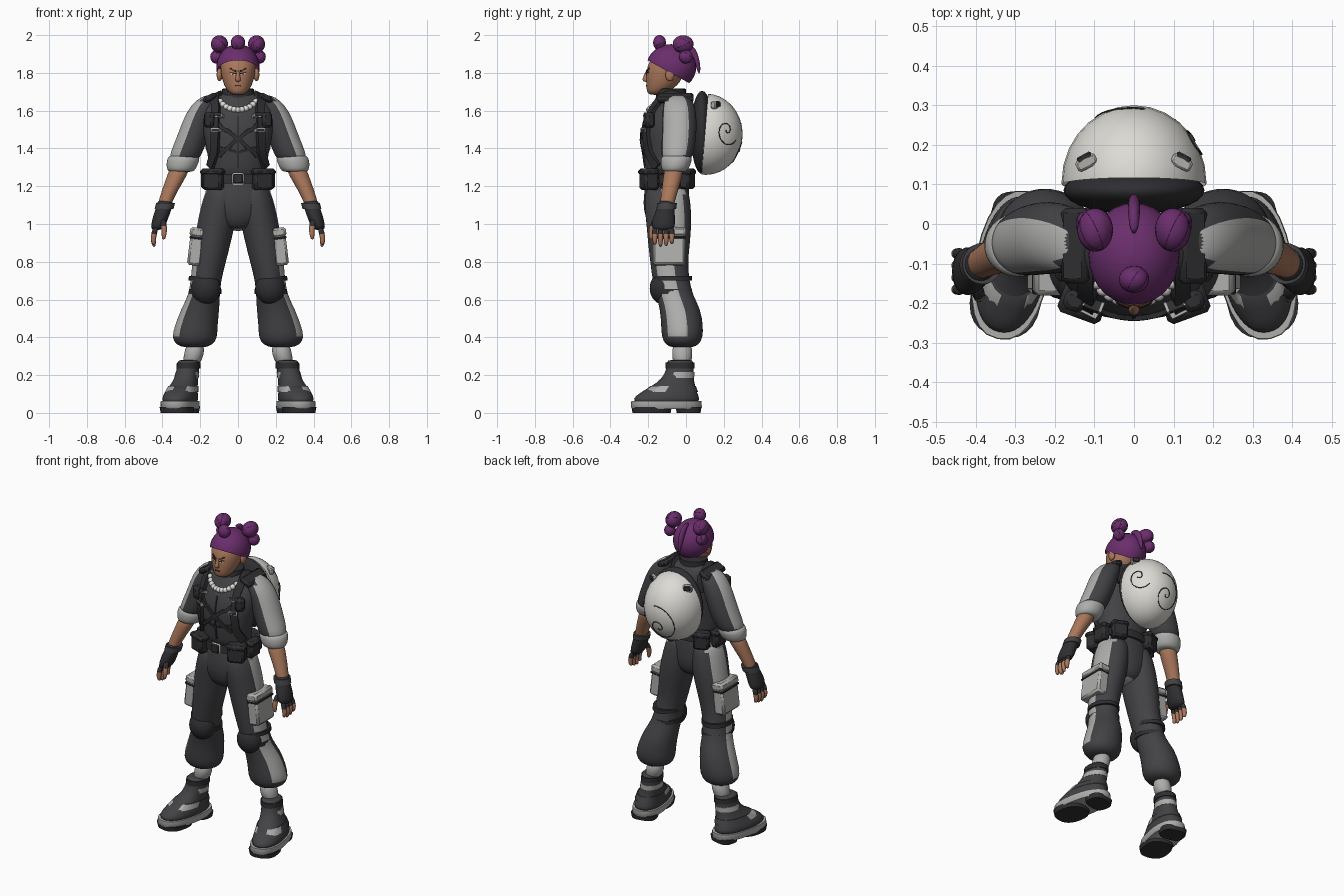
import bpy, bmesh, math
from math import sin, cos, pi
from mathutils import Vector, Matrix
from mathutils.bvhtree import BVHTree

cube = bpy.data.objects.get("Cube")
if cube:
    bpy.data.objects.remove(cube, do_unlink=True)


def material(name, rgb):
    m = bpy.data.materials.new(name)
    m.use_nodes = True
    m.diffuse_color = (*rgb, 1)
    m.node_tree.nodes["Principled BSDF"].inputs["Base Color"].default_value = (*rgb, 1)
    return m


CLOTH = material("charcoal cloth", (0.055, 0.055, 0.061))
BLACK = material("black leather", (0.028, 0.028, 0.031))
GREY = material("light grey trim", (0.42, 0.42, 0.41))
SHELL = material("shell white", (0.72, 0.71, 0.67))
SKIN = material("brown skin", (0.4, 0.185, 0.105))
BROW = material("dark brown", (0.06, 0.025, 0.016))
HAIR = material("purple hair", (0.145, 0.027, 0.15))


def finish(bm, name, mats, mirror=False, sub=0, rule=None, xf=None, angle=50, bevel=0):
    """Turn a bmesh into a shaded object; rule picks a material per face."""
    if xf:
        bm.transform(xf)
    bmesh.ops.recalc_face_normals(bm, faces=bm.faces)
    for f in bm.faces:
        f.smooth = True
        if rule:
            n = Vector((f.normal.x, f.normal.y, 0))
            f.material_index = int(rule(f.calc_center_median(), n.normalized()))
    me = bpy.data.meshes.new(name)
    bm.to_mesh(me)
    bm.free()
    for m in mats:
        me.materials.append(m)
    ob = bpy.data.objects.new(name, me)
    bpy.context.collection.objects.link(ob)
    if bevel:
        ob.modifiers.new("bevel", "BEVEL").width = bevel
    if sub:
        s = ob.modifiers.new("smooth", "SUBSURF")
        s.levels = s.render_levels = sub
    else:
        me.set_sharp_from_angle(angle=math.radians(angle))
    if mirror:
        ob.modifiers.new("mirror", "MIRROR").use_mirror_merge = False
    return ob


def loft(name, secs, *mats, n=24, p=1.0, sub=1, **kw):
    """Skin stacked ellipses given as (x, y, z, rx, ry)."""
    bm = bmesh.new()
    power = lambda v: math.copysign(abs(v) ** p, v)
    rings = [[bm.verts.new((x + rx * power(cos(2 * pi * i / n)),
                            y + ry * power(sin(2 * pi * i / n)), z)) for i in range(n)]
             for x, y, z, rx, ry in secs]
    for a, b in zip(rings, rings[1:]):
        for i in range(n):
            j = (i + 1) % n
            bm.faces.new((a[i], a[j], b[j], b[i]))
    bm.faces.new(rings[0])
    bm.faces.new(rings[-1])
    return finish(bm, name, mats, sub=sub, **kw)


def balls(name, centres, r, mat, cut=None, **kw):
    bm = bmesh.new()
    for c in centres:
        bmesh.ops.create_uvsphere(bm, u_segments=28, v_segments=16, radius=1,
                                  matrix=Matrix.Translation(c) @ Matrix.Diagonal((*r, 1)))
    if cut:
        bmesh.ops.bisect_plane(bm, geom=bm.verts[:] + bm.edges[:] + bm.faces[:],
                               plane_co=cut[0], plane_no=cut[1], clear_inner=True)
    return finish(bm, name, [mat], **kw)


def box(name, c, size, mat, turn=0, lean=0, bevel=0.012, **kw):
    bm = bmesh.new()
    bmesh.ops.create_cube(bm, size=1, matrix=Matrix.Translation(c) @ Matrix.Rotation(turn, 4, "Z")
                          @ Matrix.Rotation(lean, 4, "Y") @ Matrix.Diagonal((*size, 1)))
    return finish(bm, name, [mat], bevel=bevel, angle=30, **kw)


def surface(ob):
    return BVHTree.FromObject(ob, bpy.context.evaluated_depsgraph_get())


def strip(name, tree, pts, width, mat, thick=0.012, steps=8, **kw):
    """Lay a flat band on a surface, following rough points near it."""
    pts = [Vector(q) for q in pts]
    path = [a.lerp(b, i / steps) for a, b in zip(pts, pts[1:]) for i in range(steps)] + [pts[-1]]
    hits = [tree.find_nearest(q) for q in path]
    bm = bmesh.new()
    rows = []
    for i, h in enumerate(hits):
        t = hits[min(i + 1, len(hits) - 1)][0] - hits[max(i - 1, 0)][0]
        side = t.cross(h[1]).normalized() * width / 2
        low, high = h[0] - h[1] * 0.008, h[0] + h[1] * thick
        rows.append([bm.verts.new(v) for v in (low - side, high - side, high + side, low + side)])
    for a, b in zip(rows, rows[1:]):
        for i in range(4):
            bm.faces.new((a[i], a[(i + 1) % 4], b[(i + 1) % 4], b[i]))
    bm.faces.new(rows[0])
    bm.faces.new(rows[-1])
    return finish(bm, name, [mat], **kw)


# Trousers, with pale stripes down the outer sides
def stripe(c, n):
    lean = .25 if c.z > .75 else -.25
    return abs(n.x) + lean * n.y > .89 and c.z > .38


loft("hips", [(0, -.1, .96, .06, .08), (0, -.1, 1.03, .15, .115), (0, -.105, 1.11, .185, .126),
              (0, -.1, 1.2, .17, .116), (0, -.1, 1.28, .152, .11)], CLOTH, GREY, rule=stripe)
loft("trouser_legs", [(.08, -.1, 1.21, .07, .1), (.088, -.1, 1.16, .09, .118), (.098, -.097, 1.09, .1, .124),
                      (.116, -.09, 1.0, .101, .12), (.135, -.09, .9, .097, .112),
                      (.153, -.09, .8, .09, .1), (.17, -.08, .7, .08, .098), (.18, -.06, .62, .084, .098),
                      (.2, -.03, .55, .102, .108), (.222, -.02, .46, .114, .112), (.23, -.02, .4, .122, .11),
                      (.23, -.02, .36, .1, .09), (.23, -.02, .345, .05, .05)], CLOTH, GREY,
     mirror=True, rule=lambda c, n: n.x > 0 and stripe(c, n))
balls("knee_pads", [(.17, -.122, .66)], (.079, .07, .085), BLACK, mirror=True)
for z in (.63, .7):
    loft("knee_strap", [(.175, -.07, z, .087, .103), (.173, -.072, z + .025, .087, .103)], BLACK, sub=0, mirror=True)
box("thigh_pockets", (.222, -.09, .875), (.075, .17, .19), GREY, lean=-.12, mirror=True)
box("pocket_flaps", (.215, -.09, .955), (.08, .18, .05), GREY, lean=-.12, mirror=True)
box("pocket_seams", (.218, -.09, .926), (.079, .176, .014), BLACK, lean=-.12, bevel=.004, mirror=True)

# Socks and boots, toes turned outward
loft("socks", [(.25, -.02, .25, .05, .05), (.232, -.02, .31, .052, .054), (.226, -.02, .37, .052, .054)],
     GREY, mirror=True)
foot = Matrix.Translation((.265, 0, 0)) @ Matrix.Rotation(.2, 4, "Z")
loft("boots", [(.02, -.11, .045, .086, .178), (.02, -.11, .075, .09, .18), (.018, -.1, .105, .084, .157),
               (.01, -.07, .14, .072, .118), (0, -.045, .18, .062, .085), (-.006, -.03, .23, .058, .072),
               (-.01, -.03, .275, .058, .072), (-.01, -.03, .28, .046, .058)], CLOTH, p=.9, mirror=True, xf=foot)
loft("boot_soles", [(.02, -.11, .02, .09, .182), (.02, -.11, .03, .096, .191), (.02, -.11, .062, .094, .189)],
     GREY, p=.85, sub=0, mirror=True, xf=foot)
loft("heel_treads", [(.02, .01, 0, .074, .06), (.02, .01, .03, .08, .065)], BLACK, p=.7, sub=0, mirror=True, xf=foot)
loft("front_treads", [(.02, -.19, 0, .084, .1), (.02, -.19, .03, .09, .105)], BLACK, p=.8, sub=0, mirror=True, xf=foot)
loft("instep_straps", [(.016, -.088, .11, .084, .15), (.01, -.072, .142, .077, .122)], CLOTH, GREY,
     sub=0, p=.9, mirror=True, xf=foot, rule=lambda c, n: -.2 < c.y < -.08)
loft("ankle_straps", [(0, -.04, .186, .064, .084), (-.004, -.033, .216, .062, .078)], GREY, sub=0, mirror=True, xf=foot)
loft("boot_tops", [(-.008, -.03, .236, .063, .078), (-.01, -.03, .266, .062, .077)], BLACK, sub=0, mirror=True, xf=foot)

# Jacket body and collar
torso = loft("jacket", [(0, -.1, 1.22, .152, .105), (0, -.105, 1.3, .15, .112), (0, -.11, 1.4, .168, .122),
                        (0, -.107, 1.5, .188, .13), (0, -.09, 1.58, .19, .122), (0, -.075, 1.64, .165, .1),
                        (0, -.075, 1.68, .11, .08), (0, -.08, 1.7, .06, .06)], CLOTH, n=32)
loft("collar", [(0, -.08, 1.63, .1, .09), (0, -.08, 1.67, .086, .08), (0, -.078, 1.715, .084, .077),
                (0, -.078, 1.718, .07, .065)], BLACK, sub=0)

# Sleeves with pale panels, rolled cuffs and forearms
loft("sleeves", [(.13, -.045, 1.685, .04, .05), (.16, -.04, 1.655, .065, .08), (.196, -.035, 1.59, .08, .09),
                 (.226, -.035, 1.5, .083, .092), (.256, -.04, 1.42, .085, .09), (.28, -.048, 1.36, .084, .083),
                 (.288, -.05, 1.33, .07, .07)], CLOTH, GREY, n=32, mirror=True,
     rule=lambda c, n: .95 * n.x - .3 * n.y > .7 and c.x > .18)
loft("rolled_cuffs", [(.284, -.05, 1.365, .07, .07), (.287, -.05, 1.355, .088, .084), (.297, -.055, 1.31, .084, .08),
                      (.302, -.06, 1.28, .072, .066), (.302, -.06, 1.275, .05, .05)], GREY, mirror=True)
loft("forearms", [(.3, -.06, 1.32, .055, .052), (.325, -.07, 1.25, .052, .05), (.36, -.085, 1.18, .043, .044),
                  (.388, -.1, 1.11, .036, .038), (.395, -.105, 1.07, .034, .036)], SKIN, mirror=True)

# Fingerless gloves
loft("gloves", [(.385, -.1, 1.13, .044, .045), (.39, -.105, 1.09, .042, .044), (.405, -.115, 1.05, .043, .056),
                (.42, -.12, 1.0, .04, .063), (.432, -.12, .965, .03, .058)], BLACK, mirror=True)
loft("wrist_bands", [(.383, -.1, 1.112, .05, .052), (.391, -.104, 1.08, .05, .052)], CLOTH, sub=0, mirror=True)
for i in range(4):
    y, drop = -.165 + .03 * i, .012 * abs(i - 1.3)
    loft("finger", [(.435, y, .985, .016, .016), (.445, y, .945, .016, .015), (.45, y, .915, .015, .014),
                    (.443, y, .872 + drop, .009, .009)], BLACK, SKIN, n=10, mirror=True,
         rule=lambda c, n: c.z < .95)
loft("thumbs", [(.4, -.155, 1.03, .018, .018), (.392, -.178, .99, .017, .018), (.39, -.185, .95, .015, .015),
                (.395, -.185, .915, .009, .009)], BLACK, SKIN, n=10, mirror=True, rule=lambda c, n: c.z < .975)

# Belt, buckle and pouches
loft("belt", [(0, -.1, 1.215, .176, .125), (0, -.1, 1.265, .168, .122)], BLACK, n=32, sub=0)
box("buckle", (0, -.222, 1.24), (.064, .02, .066), GREY)
box("buckle_plate", (0, -.232, 1.24), (.052, .014, .052), BLACK, bevel=.005)
for c, size, turn in (((.128, -.195, 1.235), (.105, .08, .11), .35), ((.17, -.09, 1.235), (.05, .1, .1), 0),
                      ((.115, .005, 1.235), (.095, .06, .1), -.4)):
    box("belt_pouch", c, size, BLACK, turn=turn, mirror=True)
    box("pouch_flap", (c[0], c[1], 1.275), (size[0] + .01, size[1] + .01, .035), BLACK, turn=turn, mirror=True)

# Harness straps over the chest and shoulders
body = surface(torso)
strip("shoulder_straps", body, [(.13, .06, 1.55), (.125, .03, 1.65), (.12, -.08, 1.72), (.13, -.2, 1.62),
                                (.14, -.25, 1.5), (.15, -.24, 1.38), (.16, -.16, 1.3)], .045, BLACK,
      thick=.02, mirror=True)
box("shoulder_pads", (.148, -.055, 1.668), (.075, .19, .035), BLACK, lean=.45, mirror=True)
strip("cross_straps", body, [(.13, -.26, 1.54), (0, -.3, 1.45), (-.13, -.26, 1.35)], .02, BLACK, mirror=True)
strip("chest_band", body, [(.13, -.26, 1.4), (0, -.3, 1.37), (-.13, -.26, 1.4)], .012, BLACK, thick=.007)
strip("zip", body, [(0, -.3, 1.6), (0, -.3, 1.28)], .01, BLACK, thick=.006)
for x, z in ((.142, 1.5), (.13, 1.6)):
    strip("strap_buckles", body, [(x, -.27, z + .014), (x, -.27, z - .014)], .054, GREY, thick=.026, steps=2, mirror=True)
    strip("buckle_centres", body, [(x, -.27, z + .01), (x, -.27, z - .01)], .04, BLACK, thick=.029, steps=2, mirror=True)
box("strap_pouches", (.15, -.195, 1.55), (.055, .05, .08), BLACK, turn=.4, mirror=True)

# Bead necklace
beads = []
for i in range(13):
    a = (i - 6) * .23
    beads.append(body.find_nearest(Vector((.1 * sin(a), -.09 - .13 * cos(a), 1.662 - .045 * cos(a))))[0])
balls("necklace", beads, (.016, .016, .016), SHELL)

# Head and face
head = loft("head", [(0, -.165, 1.683, .03, .03), (0, -.152, 1.7, .052, .055), (0, -.128, 1.73, .073, .083),
                     (0, -.113, 1.78, .089, .1), (0, -.105, 1.84, .096, .101), (0, -.092, 1.885, .085, .086),
                     (0, -.08, 1.92, .05, .05)], SKIN)
loft("nose", [(0, -.21, 1.752, .013, .012), (0, -.217, 1.763, .016, .018), (0, -.21, 1.785, .01, .014),
              (0, -.203, 1.815, .008, .008)], SKIN, n=12)
balls("ears", [(.098, -.085, 1.79)], (.015, .024, .034), SKIN, mirror=True)
face = surface(head)
strip("eyes", face, [(.024, -.25, 1.796), (.054, -.23, 1.8)], .009, SHELL, thick=.002, steps=4, mirror=True)
strip("pupils", face, [(.033, -.25, 1.797), (.043, -.24, 1.798)], .01, BROW, thick=.004, steps=2, mirror=True)
strip("eyelids", face, [(.02, -.25, 1.8), (.06, -.23, 1.806)], .005, BROW, thick=.005, steps=4, mirror=True)
strip("eyebrows", face, [(.016, -.25, 1.814), (.062, -.23, 1.832)], .008, BROW, thick=.005, steps=4, mirror=True)
strip("mouth", face, [(-.026, -.25, 1.727), (0, -.26, 1.731), (.026, -.25, 1.727)], .006, BROW, thick=.003, steps=4)

# Hair cap, coiled buns and tail
balls("hair_cap", [(0, -.078, 1.83)], (.115, .132, .122), HAIR, cut=((0, -.2, 1.865), (0, .55, 1)))
for name, c, r, pair in (("top_buns", (.098, -.015, 1.952), (.045, .055, .047), True),
                         ("side_buns", (.114, 0, 1.885), (.033, .036, .036), True),
                         ("front_bun", (0, -.14, 1.96), (.038, .034, .04), False)):
    balls(name, [c], r, HAIR, mirror=pair)
    for k in range(3):
        tilt = Matrix.Rotation(k * pi / 3 + .3, 4, "Y") @ Matrix.Rotation(.5, 4, "X")
        bm = bmesh.new()
        bmesh.ops.create_circle(bm, segments=24, radius=.97)
        ring = bm.verts[:]
        outer_ring = [bm.verts.new(v.co * 1.08 + Vector((0, 0, .12))) for v in ring]
        back_ring = [bm.verts.new(v.co + Vector((0, 0, .24))) for v in ring]
        for a, b in ((ring, outer_ring), (outer_ring, back_ring)):
            for i in range(24):
                bm.faces.new((a[i], a[i - 1], b[i - 1], b[i]))
        finish(bm, name + "_coil", [HAIR], mirror=pair,
               xf=Matrix.Translation(c) @ Matrix.Diagonal((*[v * .96 for v in r], 1)) @ tilt)
loft("hair_tail", [(0, -.01, 1.955, .01, .03), (0, .025, 1.93, .016, .028), (0, .048, 1.885, .017, .02),
                   (0, .064, 1.84, .012, .014), (0, .07, 1.795, .004, .005)], HAIR, n=12)

# Backpack: dark frame and white shell with coiled grooves
balls("backpack_frame", [(0, .085, 1.485)], (.178, .06, .22), BLACK)
centre, radii = Vector((0, .105, 1.475)), Vector((.183, .195, .215))
balls("backpack_shell", [centre], radii, SHELL, cut=((0, .1, 1.48), (0, 1, -.08)))
box("shell_vents", (.12, .155, 1.63), (.055, .03, .04), GREY, turn=-.5, bevel=.006, mirror=True)
box("vent_slots", (.122, .162, 1.635), (.04, .03, .028), BLACK, turn=-.5, bevel=.004, mirror=True)
for name, d, size, turns in (("side_spiral", (.8, .58, .1), .4, 1.4), ("back_spiral", (-.05, 1, -.4), .75, 1.8)):
    d = Vector(d).normalized()
    u = d.cross(Vector((0, 0, 1))).normalized()
    v = d.cross(u)
    curve = bpy.data.curves.new(name, "CURVE")
    curve.dimensions = "3D"
    curve.bevel_depth = .0025
    curve.bevel_resolution = 1
    line = curve.splines.new("POLY")
    line.points.add(59)
    for i, pt in enumerate(line.points):
        t = i / 59
        a, r = turns * 2 * pi * t, .05 + size * t * t
        q = (d + (u * cos(a) + v * sin(a)) * r).normalized() * radii
        pt.co = (*(centre + q), 1)
    curve.materials.append(BLACK)
    bpy.context.collection.objects.link(bpy.data.objects.new(name, curve))
